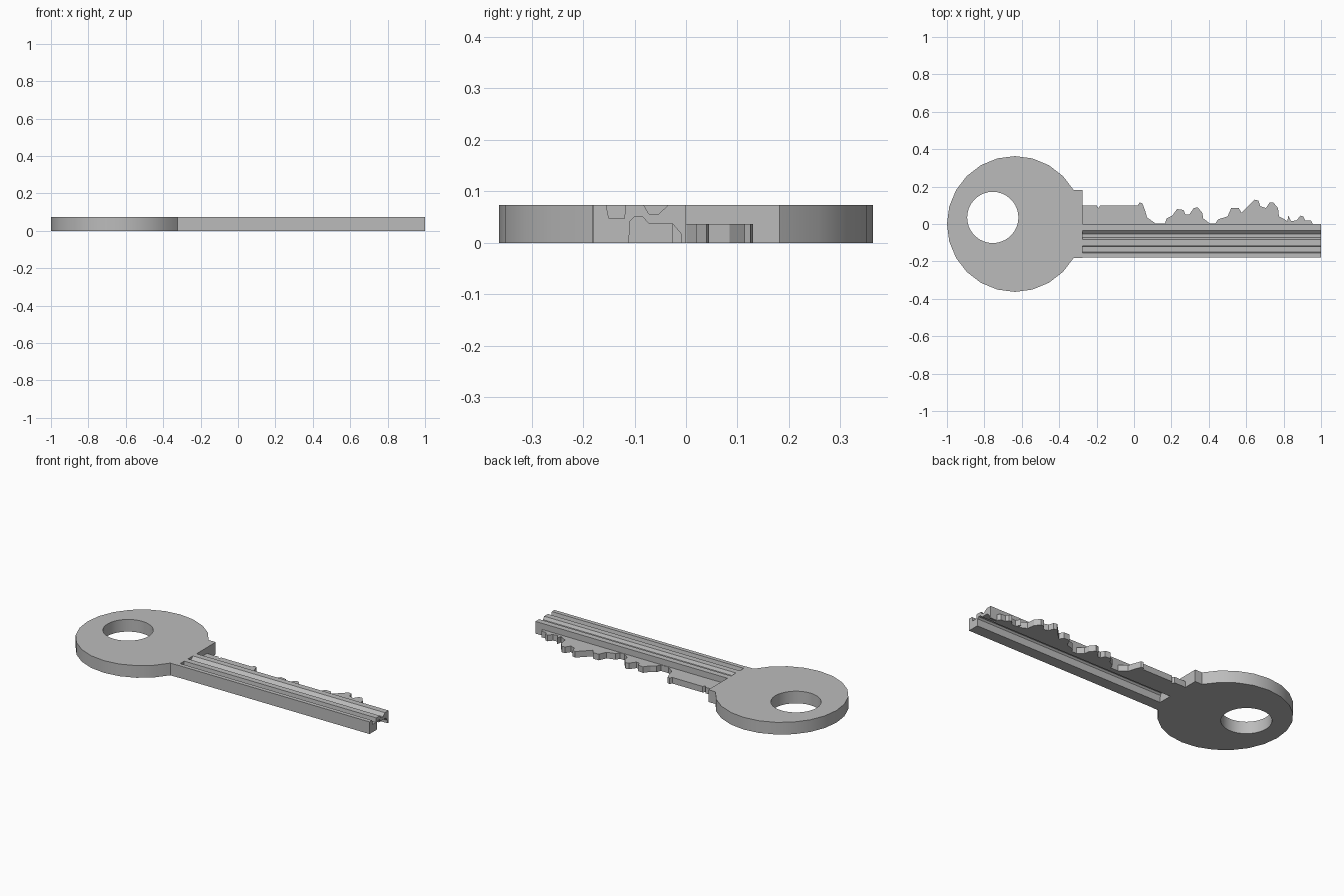
import bpy
import bmesh
import math
from mathutils import Vector

if "Cube" in bpy.data.objects:
    bpy.data.objects.remove(bpy.data.objects["Cube"], do_unlink=True)

THICK = 0.073
SHOULDER = -0.275

steel = bpy.data.materials.new("grey steel")
steel.use_nodes = True
grey = (0.5, 0.5, 0.5, 1)
steel.diffuse_color = grey
steel.node_tree.nodes["Principled BSDF"].inputs["Base Color"].default_value = grey


def prism(name, loops, place, direction):
    """Fill closed outlines (later ones are holes) and extrude them."""
    bm = bmesh.new()
    edges = []
    for loop in loops:
        verts = [bm.verts.new(place(a, b)) for a, b in loop]
        edges += [bm.edges.new((v, verts[i - 1])) for i, v in enumerate(verts)]
    direction = Vector(direction)
    bmesh.ops.triangle_fill(bm, use_beauty=True, edges=edges,
                            normal=direction.normalized())
    out = bmesh.ops.extrude_face_region(bm, geom=bm.faces[:], use_keep_orig=True)
    moved = [g for g in out["geom"] if isinstance(g, bmesh.types.BMVert)]
    bmesh.ops.translate(bm, verts=moved, vec=direction)
    bmesh.ops.recalc_face_normals(bm, faces=bm.faces[:])
    mesh = bpy.data.meshes.new(name)
    bm.to_mesh(mesh)
    bm.free()
    mesh.materials.append(steel)
    obj = bpy.data.objects.new(name, mesh)
    bpy.context.collection.objects.link(obj)
    return obj


def arc(cx, cy, radius, start, stop, step):
    return [(cx + radius * math.cos(math.radians(d)),
             cy + radius * math.sin(math.radians(d)))
            for d in range(start, stop, step)]


def flat(x, y):
    return (x, y, 0)


def upright(y, z):
    return (SHOULDER, y, z)


# Round bow with its neck and an off-centre ring hole
bow_outline = arc(-0.637, 0, 0.363, 30, 331, 15)
bow_outline += [(SHOULDER, -0.1815), (SHOULDER, 0.1815)]
ring_hole = arc(-0.755, 0.035, 0.137, 0, 360, 10)
bow = prism("bow", [bow_outline, ring_hole], flat, (0, 0, THICK))
bpy.ops.object.select_all(action="DESELECT")
bow.select_set(True)
bpy.context.view_layer.objects.active = bow
bpy.ops.object.shade_smooth_by_angle(angle=math.radians(30))

# Grooved blade: two channels above, one wide channel below
top_edge = [(-.18, 0), (-.18, THICK), (-.155, THICK), (-.15, .047),
            (-.12, .047), (-.117, THICK), (-.082, THICK), (-.072, .056),
            (-.053, .056), (-.035, THICK), (0, THICK), (0, 0)]
under_edge = [(-.01, 0), (-.01, .018), (-.026, .037), (-.072, .037),
              (-.085, .051), (-.1, .051), (-.109, .042), (-.111, 0)]
prism("blade", [top_edge + under_edge], upright, (1 - SHOULDER, 0, 0))

# Thin bitting strip with the cut teeth
teeth = [(SHOULDER, .1), (-.2, .1), (-.19, .085), (-.18, .1), (.02, .1),
         (.03, .115), (.045, .11), (.06, .07), (.07, .035), (.115, .003),
         (.165, .003), (.175, .03), (.205, .045), (.23, .08), (.265, .075),
         (.275, .05), (.295, .05), (.32, .085), (.34, .09), (.365, .06),
         (.37, .03), (.405, .003), (.435, .003), (.45, .025), (.5, .04),
         (.52, .085), (.56, .085), (.575, .06), (.605, .09), (.645, .13),
         (.665, .125), (.675, .095), (.705, .085), (.725, .115), (.745, .115),
         (.77, .085), (.775, .04), (.805, .025), (.82, .015), (.825, .045),
         (.84, .015), (.87, .02), (.89, .045), (.905, .04), (.915, .02),
         (.945, .02), (.955, .002)]
strip = teeth + [(.955, -.027), (SHOULDER, -.027)]
prism("bitting", [strip], flat, (0, 0, THICK / 2))
